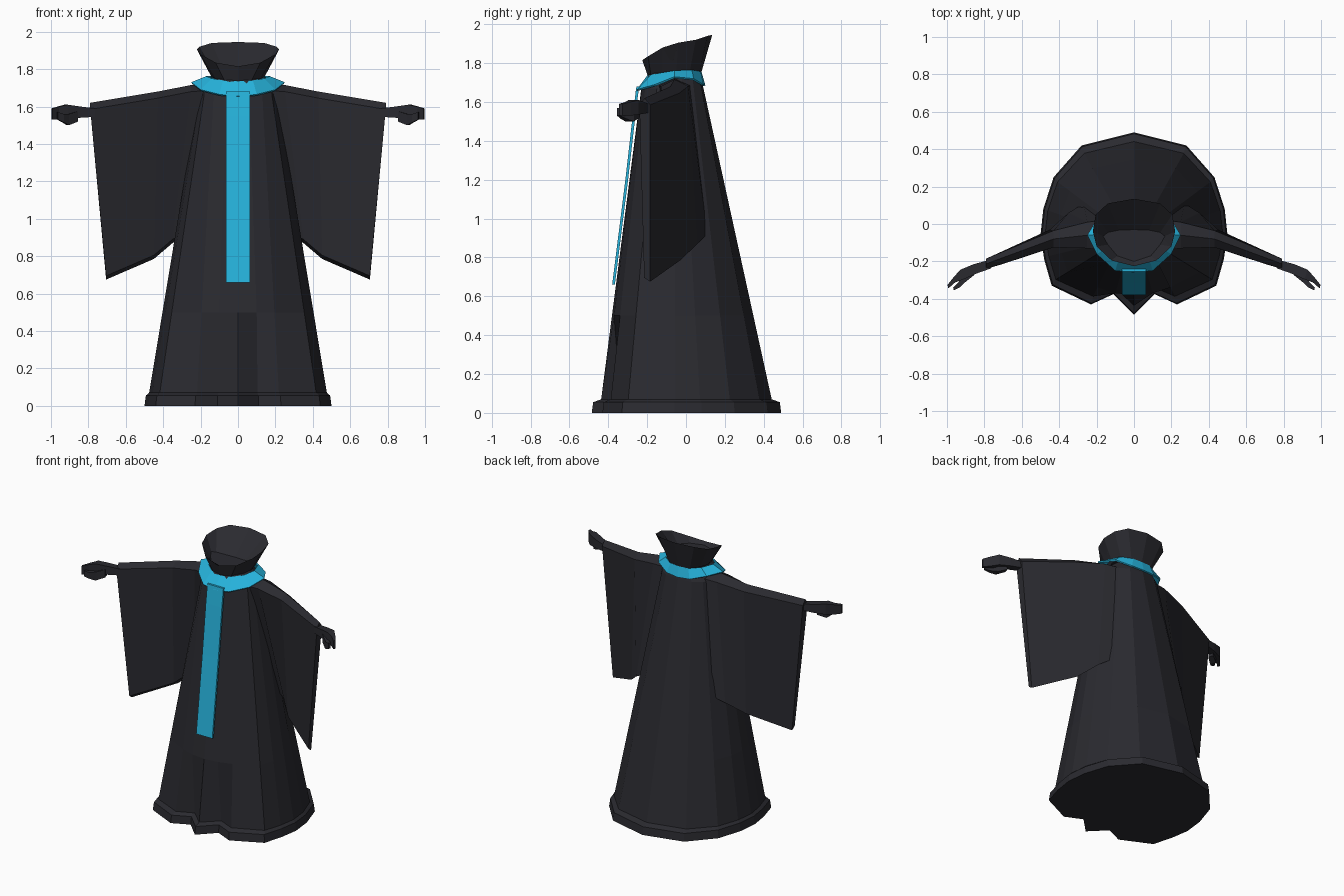
import bpy, bmesh
from mathutils import Vector

if "Cube" in bpy.data.objects:
    bpy.data.objects.remove(bpy.data.objects["Cube"])


def material(name, rgb):
    m = bpy.data.materials.new(name)
    m.diffuse_color = (*rgb, 1)
    m.use_nodes = True
    m.node_tree.nodes["Principled BSDF"].inputs["Base Color"].default_value = m.diffuse_color
    return m


DARK = material("charcoal cloth", (0.023, 0.023, 0.029))
CYAN = material("cyan cloth", (0.02, 0.46, 0.73))


def loft(name, rings, mat, caps=True, mirror=False, thickness=0):
    """Skin a list of equal-length closed rings."""
    bm = bmesh.new()
    vs = [[bm.verts.new(p) for p in r] for r in rings]
    n = len(rings[0])
    for a, b in zip(vs, vs[1:]):
        for i in range(n):
            j = (i + 1) % n
            bm.faces.new((a[i], a[j], b[j], b[i]))
    if caps:
        bm.faces.new(vs[0][::-1])
        bm.faces.new(vs[-1])
    bmesh.ops.recalc_face_normals(bm, faces=bm.faces)
    me = bpy.data.meshes.new(name)
    bm.to_mesh(me)
    bm.free()
    me.materials.append(mat)
    ob = bpy.data.objects.new(name, me)
    bpy.context.collection.objects.link(ob)
    if mirror:
        ob.modifiers.new("Mirror", 'MIRROR').use_mirror_merge = False
    if thickness:
        s = ob.modifiers.new("Solidify", 'SOLIDIFY')
        s.thickness = thickness
    return ob


def full(half):
    """Complete a half ring that starts and ends on x = 0."""
    return half + [(-x, y, z) for x, y, z in half[-2:0:-1]]


def flat(pts, z, sx=1, sy=1):
    return [(x * sx, y * sy, z) for x, y in pts]


# robe: pleated hem, pleats fading out at mid-calf, straight taper to shoulders
hem = [(0, -.485), (.11, -.375), (.23, -.43), (.44, -.33), (.48, -.19),
       (.50, -.06), (.485, .08), (.43, .25), (.28, .42), (0, .49)]
chest = [(0, -.23), (.06, -.228), (.13, -.21), (.18, -.15), (.20, -.11),
         (.21, -.06), (.20, -.02), (.16, .04), (.10, .08), (0, .09)]
neck = [(0, -.19), (.04, -.185), (.08, -.17), (.11, -.14), (.125, -.11),
        (.13, -.06), (.125, -.02), (.10, .03), (.06, .06), (0, .07)]
low = flat(hem, .07, .95, .9)
top = flat(chest, 1.67)
calf = [tuple(Vector(a).lerp(Vector(b), .43 / 1.6)) for a, b in zip(low, top)]
calf[1] = (.10, -.37, .5)
loft("robe", [full(r) for r in (flat(hem, 0), flat(hem, .055, .985, .985), low,
                                calf, top, flat(neck, 1.75))], DARK)

# flared standing collar with a sunken inside
collar_base = [(0, -.195, 1.73), (.07, -.18, 1.735), (.12, -.12, 1.75),
               (.14, -.05, 1.755), (.125, .02, 1.76), (.08, .07, 1.755), (0, .08, 1.755)]
collar_rim = [(0, -.225, 1.815), (.12, -.195, 1.835), (.20, -.12, 1.88),
              (.22, -.04, 1.905), (.205, .05, 1.92), (.14, .11, 1.94), (0, .135, 1.945)]
collar_floor = [(0, -.20, 1.80), (.09, -.17, 1.80), (.14, -.11, 1.80),
                (.165, -.065, 1.81), (.14, -.045, 1.805), (.08, -.033, 1.80), (0, -.03, 1.80)]
loft("standing_collar", [full(r) for r in (collar_base, collar_rim, collar_floor)], DARK)

# stole: sloping neck band
band_out = [(0, -.26, 1.655), (.10, -.25, 1.665), (.20, -.16, 1.69),
            (.25, -.06, 1.73), (.19, .04, 1.72), (.09, .09, 1.69), (0, .10, 1.685)]
band_in = [(0, -.20, 1.735), (.08, -.18, 1.74), (.14, -.13, 1.75),
           (.17, -.06, 1.762), (.14, .03, 1.765), (.07, .075, 1.757), (0, .08, 1.755)]
loft("stole_band", [full(band_out), full(band_in)], CYAN, caps=False, thickness=.01)

# stole: hanging front strip
strip = [(-.38, .66), (-.312, 1.2), (-.272, 1.55), (-.255, 1.68)]
loft("stole_strip", [[(-.063, y, z), (.063, y, z), (.063, y + .014, z), (-.063, y + .014, z)]
                     for y, z in strip], CYAN)


# wide hanging sleeves
def sleeve_ring(x, yf, yb, z, bx, bf, bb, bz):
    return [(x, (yf + yb) / 2, z), (x, yf, z - .035), (bx, bf, bz + .02),
            (bx, bb, bz), (x, yb, z - .035)]


loft("sleeve", [sleeve_ring(.16, -.14, .02, 1.72, .27, .02, .11, .92),
                sleeve_ring(.25, -.13, .01, 1.715, .35, .00, .06, .87),
                sleeve_ring(.43, -.125, -.035, 1.68, .45, -.08, -.03, .785),
                sleeve_ring(.79, -.24, -.185, 1.62, .705, -.215, -.185, .675)],
     DARK, mirror=True)


# hands: palm with fingers, and thumb
def limb(name, path):
    loft(name, [[(x - w * .3, y - w, z0), (x + w * .3, y + w, z0),
                 (x + w * .3, y + w, z1), (x - w * .3, y - w, z1)]
                for x, y, w, z0, z1 in path], DARK, mirror=True)


limb("hand", [(.77, -.215, .022, 1.545, 1.59), (.85, -.24, .025, 1.54, 1.60),
              (.92, -.27, .026, 1.535, 1.61), (.96, -.298, .014, 1.53, 1.60),
              (.995, -.335, .009, 1.53, 1.59)])
limb("thumb", [(.86, -.255, .018, 1.52, 1.575), (.91, -.29, .022, 1.50, 1.56),
               (.935, -.325, .014, 1.515, 1.56), (.965, -.348, .007, 1.53, 1.57)])
